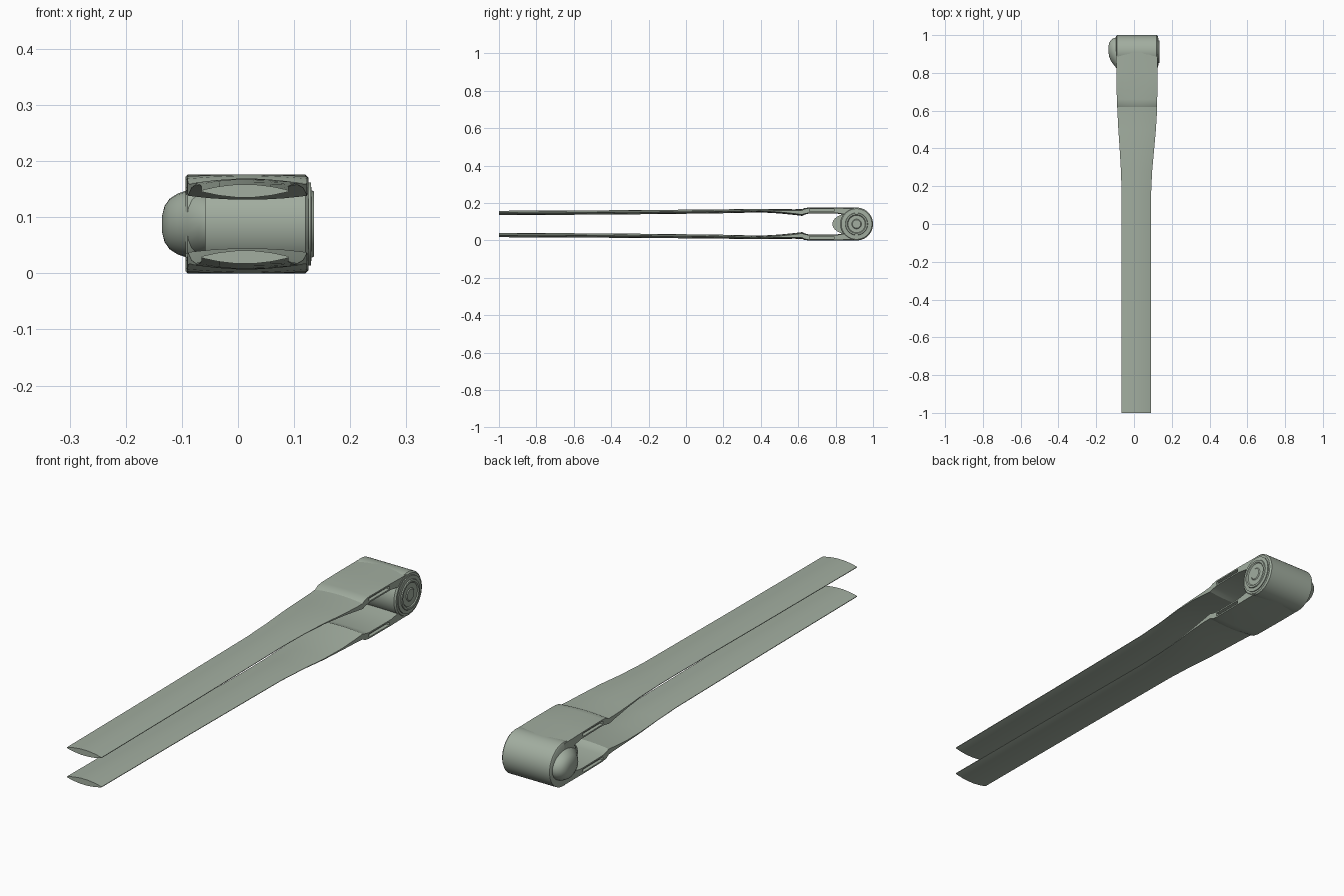
import bpy
import bmesh
from math import sin, cos, pi

cube = bpy.data.objects.get("Cube")
if cube:
    bpy.data.objects.remove(cube, do_unlink=True)

sage = bpy.data.materials.new("sage grey")
sage.use_nodes = True
COLOR = (0.36, 0.42, 0.35, 1)
sage.diffuse_color = COLOR
sage.node_tree.nodes["Principled BSDF"].inputs["Base Color"].default_value = COLOR

MID = 0.088   # height of the hinge axis
AXIS_Y = 0.912


def loft(name, rings, angle=0.6):
    """Skin closed rings of equal length and cap both ends."""
    bm = bmesh.new()
    loops = [[bm.verts.new(p) for p in ring] for ring in rings]
    n = len(loops[0])
    for a, b in zip(loops, loops[1:]):
        for i in range(n):
            bm.faces.new((a[i], a[(i + 1) % n], b[(i + 1) % n], b[i]))
    bm.faces.new(loops[0])
    bm.faces.new(loops[-1])
    bmesh.ops.recalc_face_normals(bm, faces=bm.faces)
    mesh = bpy.data.meshes.new(name)
    bm.to_mesh(mesh)
    bm.free()
    mesh.materials.append(sage)
    obj = bpy.data.objects.new(name, mesh)
    bpy.context.collection.objects.link(obj)
    bpy.ops.object.select_all(action='DESELECT')
    obj.select_set(True)
    bpy.context.view_layer.objects.active = obj
    bpy.ops.object.shade_smooth_by_angle(angle=angle)
    return obj


def oval(x, y, ry, rz, n=48):
    """Ring around the hinge axis direction."""
    return [(x, y + ry * cos(2 * pi * i / n), MID + rz * sin(2 * pi * i / n))
            for i in range(n)]


def turned(name, profile):
    return loft(name, [oval(x, AXIS_Y, r, r) for x, r in profile])


# Arm stations: y, left x, right x, outer height, inner height, edge thinning
STATIONS = [
    (-1.0, -0.065, 0.090, 0.159, 0.135, 0.9),
    (-0.4, -0.065, 0.090, 0.162, 0.138, 0.9),
    (0.15, -0.065, 0.090, 0.166, 0.144, 0.9),
    (0.28, -0.069, 0.096, 0.168, 0.147, 0.9),
    (0.40, -0.076, 0.107, 0.169, 0.150, 0.8),
    (0.50, -0.083, 0.116, 0.168, 0.144, 0.7),
    (0.58, -0.087, 0.121, 0.167, 0.136, 0.5),
    (0.62, -0.089, 0.123, 0.168, 0.131, 0.4),
    (0.635, -0.090, 0.123, 0.174, 0.138, 0.3),
    (0.66, -0.091, 0.123, 0.176, 0.145, 0.2),
    (0.80, -0.093, 0.124, 0.176, 0.145, 0.2),
    (0.85, -0.094, 0.124, 0.176, 0.136, 0.2),
    (AXIS_Y, -0.094, 0.124, 0.176, 0.130, 0.2),
]


def arm_ring(station, side):
    y, x0, x1, outer, inner, thin = station
    steps = [-1, -0.9, -0.6, -0.2, 0.2, 0.6, 0.9, 1]
    half = (outer - inner) / 2
    centre, width = (x0 + x1) / 2, (x1 - x0) / 2
    ring = []
    for sign, order in ((1, steps), (-1, reversed(steps))):
        for t in order:
            z = (outer + inner) / 2 + sign * half * (1 - thin * t * t)
            ring.append((centre + width * t, y, MID + side * (z - MID)))
    return ring


def slot_cutter(x, side):
    """Shallow slot in the edge of an arm."""
    bpy.ops.mesh.primitive_cube_add(size=1, location=(x, 0.725, MID + side * 0.0725))
    cutter = bpy.context.object
    cutter.name = "slot_cutter"
    cutter.scale = (0.03, 0.13, 0.013)
    cutter.hide_render = True
    cutter.hide_set(True)
    return cutter


# Two long arms, with slotted thick ends next to the hinge
for name, side in (("upper_arm", 1), ("lower_arm", -1)):
    arm = loft(name, [arm_ring(s, side) for s in STATIONS], 0.35)
    for x in (-0.093, 0.124):
        cut = arm.modifiers.new("edge slot", 'BOOLEAN')
        cut.operation = 'DIFFERENCE'
        cut.solver = 'EXACT'
        cut.object = slot_cutter(x, side)

# Hinge barrel with rounded rims
turned("hinge_barrel", [(-0.094, 0.082), (-0.090, 0.088), (0.120, 0.088),
                        (0.126, 0.082)])

# Stepped end cap with a dished face and centre button
turned("end_cap", [(0.10, 0.074), (0.130, 0.074), (0.131, 0.060),
                   (0.135, 0.058), (0.135, 0.050), (0.131, 0.046),
                   (0.131, 0.026), (0.134, 0.022), (0.134, 0.004)])

# Domed push button, stretched toward the arms
DOME = [(-0.058, 0.882, 0.100, 0.058), (-0.070, 0.888, 0.098, 0.061),
        (-0.090, 0.905, 0.084, 0.060), (-0.108, 0.914, 0.070, 0.054),
        (-0.122, 0.918, 0.056, 0.045), (-0.131, 0.922, 0.038, 0.032),
        (-0.135, 0.924, 0.018, 0.016)]
loft("dome_button", [oval(*d, n=24) for d in DOME], 0.5)
